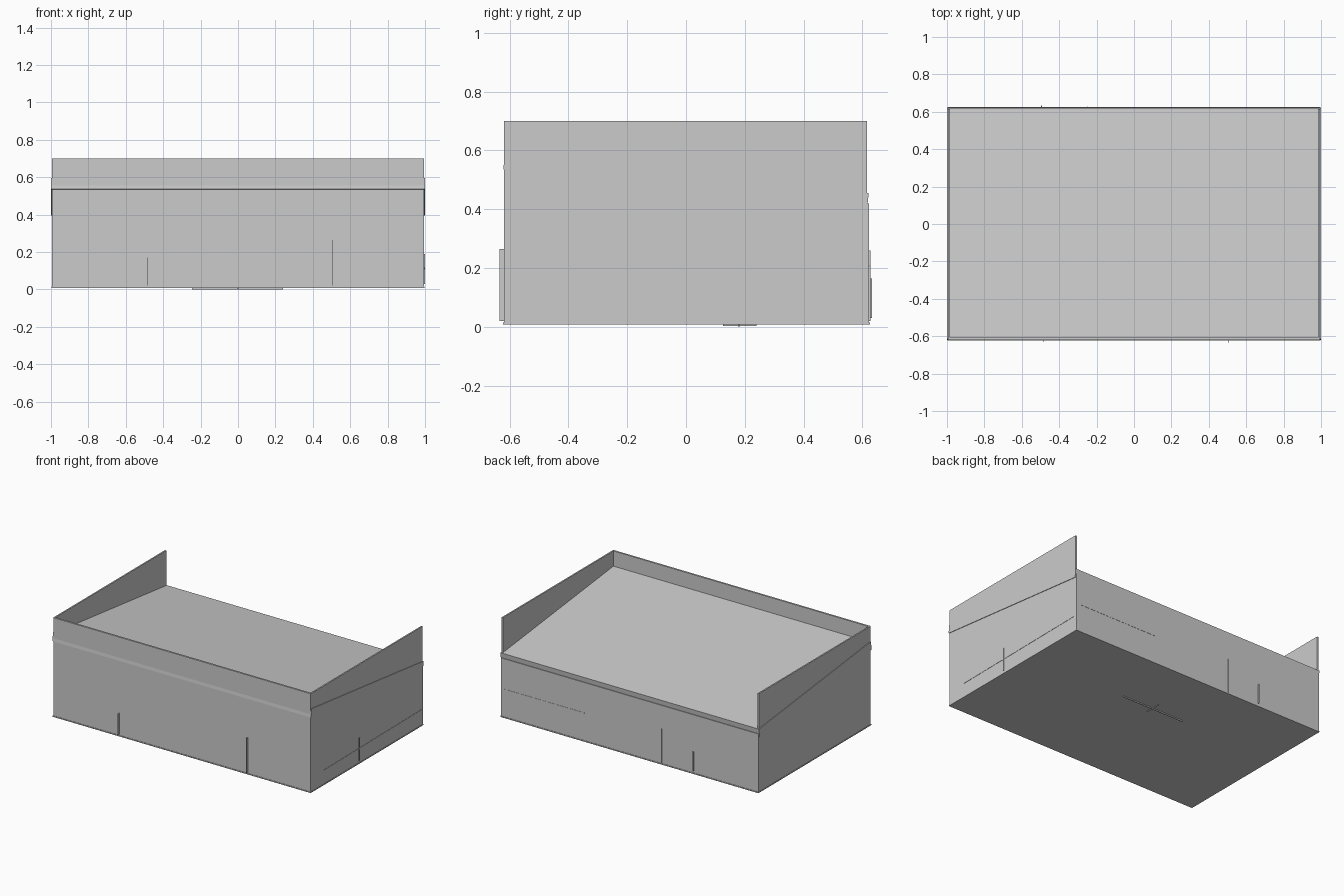
import bpy, math

# one plain grey for the whole shell
grey = bpy.data.materials.new("plain_grey")
grey.diffuse_color = (0.6, 0.6, 0.6, 1)


def box(name, x0, x1, y0, y1, z0, z1, tilt=0.0):
    """Box from its limits, optionally tilted about x around its centre."""
    bpy.ops.mesh.primitive_cube_add(
        size=1, location=((x0 + x1) / 2, (y0 + y1) / 2, (z0 + z1) / 2))
    ob = bpy.context.object
    ob.name = name
    ob.scale = (x1 - x0, y1 - y0, z1 - z0)
    bpy.ops.object.transform_apply(location=False, rotation=False, scale=True)
    ob.rotation_euler[0] = tilt
    ob.data.materials.append(grey)
    return ob


# floor and walls
box("floor", -0.997, 0.997, -0.622, 0.625, 0.008, 0.015)
box("front_wall", -0.994, 0.994, -0.619, -0.606, 0.015, 0.70)
box("left_wall", -0.995, -0.985, -0.615, 0.615, 0.015, 0.70)
box("right_wall", 0.985, 0.995, -0.615, 0.615, 0.015, 0.70)
box("back_wall", -0.995, 0.995, 0.612, 0.622, 0.015, 0.42)

# roof slab falling from front to back, edges showing as a band outside
slope = math.atan2(0.14, 1.234)
box("roof_slab", -0.999, 0.999, -0.622, 0.622, 0.465, 0.525, -slope)

# thin upright ribs: x, outer reach, bottom, top
for i, (x, reach, z0, z1) in enumerate([(-0.485, -0.632, 0.02, 0.17),
                                        (0.507, -0.635, 0.02, 0.265)]):
    box(f"front_rib_{i}", x - 0.002, x + 0.002, reach, -0.615, z0, z1)
for i, (x, reach, z0, z1) in enumerate([(-0.495, 0.633, 0.03, 0.165),
                                        (-0.25, 0.628, 0.02, 0.26)]):
    box(f"back_rib_{i}", x - 0.002, x + 0.002, 0.615, reach, z0, z1)
box("back_rail", 0.35, 0.97, 0.615, 0.6235, 0.205, 0.209)
box("side_rib", 0.99, 1.0, -0.091, -0.083, 0.03, 0.19)

# thin rail along the right side
box("side_rail", 0.99, 0.997, -0.48, 0.60, 0.112, 0.118, 0.01)

# keel strip below the floor
box("floor_keel", -0.245, 0.24, 0.178, 0.182, 0.0, 0.01)
box("floor_cross_keel", -0.002, 0.002, 0.125, 0.24, 0.003, 0.01)
